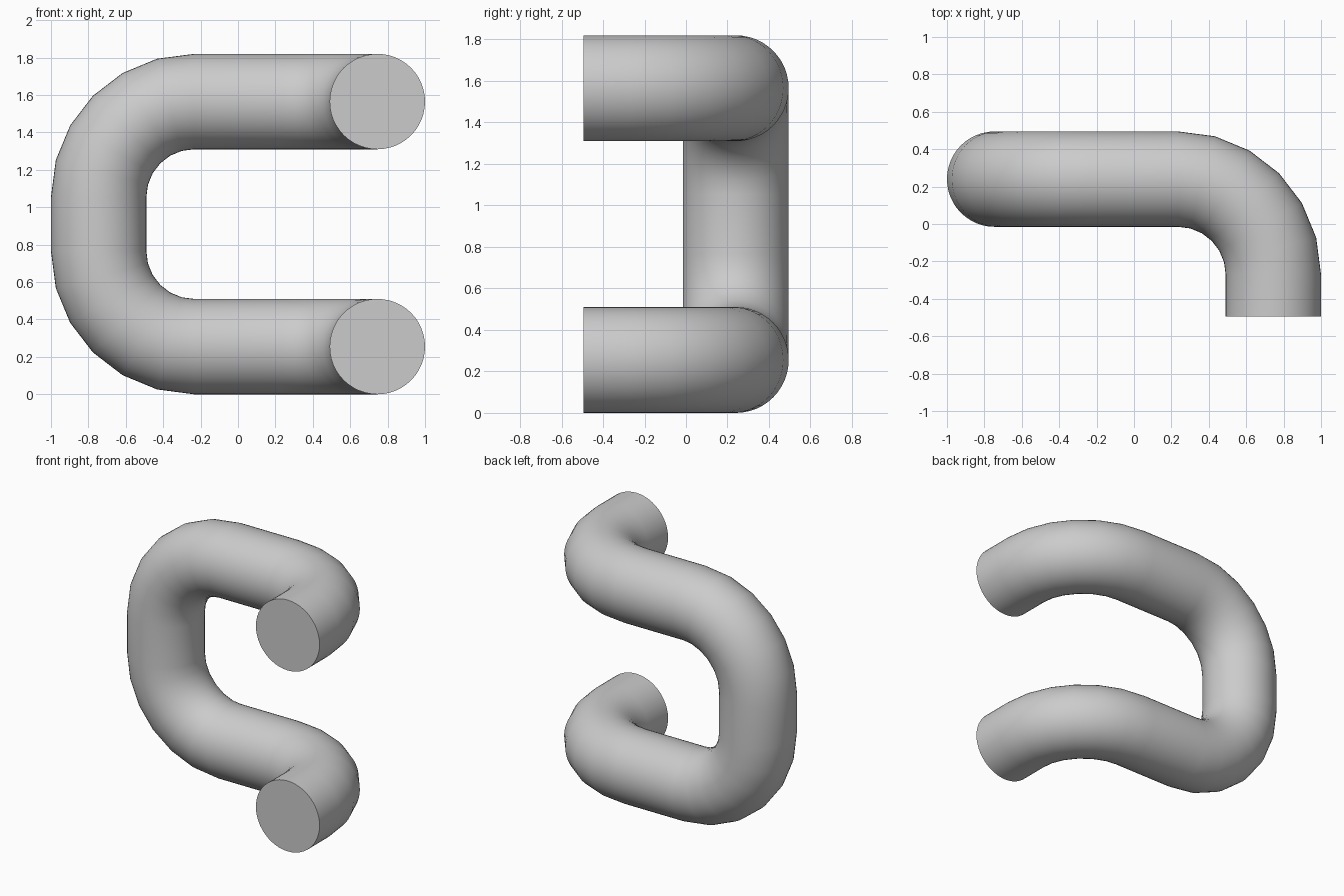
import bpy
import bmesh
from math import pi
from mathutils import Vector, Matrix

cube = bpy.data.objects.get("Cube")
if cube:
    bpy.data.objects.remove(cube, do_unlink=True)

OUTER, INNER = 0.255, 0.185
SIDES, BEND_STEPS = 48, 6
LEG, ACROSS, UPRIGHT = 0.225, 0.47, 0.29   # straight lengths
BEND = 0.51                                # bend radius of the centre line
START = Vector((0.745, -0.495, 1.565))     # upper open end

grey = bpy.data.materials.new("pipe_grey")
grey.use_nodes = True
colour = (0.6, 0.6, 0.6, 1)
grey.diffuse_color = colour
grey.node_tree.nodes["Principled BSDF"].inputs["Base Color"].default_value = colour

bm = bmesh.new()


def edges_of(geom):
    return [g for g in geom if isinstance(g, bmesh.types.BMEdge)]


def straight(edges, offset):
    """Extend the pipe walls along a straight run."""
    geom = bmesh.ops.extrude_edge_only(bm, edges=edges)["geom"]
    verts = [g for g in geom if isinstance(g, bmesh.types.BMVert)]
    bmesh.ops.translate(bm, verts=verts, vec=offset)
    return edges_of(geom)


def bend(edges, centre, axis):
    """Turn the pipe walls a quarter circle about an axis."""
    verts = list({v for e in edges for v in e.verts})
    result = bmesh.ops.spin(bm, geom=verts + edges, cent=centre, axis=axis,
                            dvec=(0, 0, 0), angle=pi / 2, steps=BEND_STEPS)
    return edges_of(result["geom_last"])


# Outer and inner circles at the upper open end
place = Matrix.Translation(START) @ Matrix.Rotation(pi / 2, 4, "X")
for radius in (OUTER, INNER):
    bmesh.ops.create_circle(bm, segments=SIDES, radius=radius, matrix=place)
first = list(bm.edges)

# Sweep the walls: leg, cross run, upright, cross run, leg
at = START + Vector((0, LEG, 0))
loop = straight(first, (0, LEG, 0))
loop = bend(loop, at - Vector((BEND, 0, 0)), (0, 0, 1))
at += Vector((-BEND, BEND, 0))
loop = straight(loop, (-ACROSS, 0, 0))
at.x -= ACROSS
loop = bend(loop, at - Vector((0, 0, BEND)), (0, -1, 0))
at += Vector((-BEND, 0, -BEND))
loop = straight(loop, (0, 0, -UPRIGHT))
at.z -= UPRIGHT
loop = bend(loop, at + Vector((BEND, 0, 0)), (0, -1, 0))
at += Vector((BEND, 0, -BEND))
loop = straight(loop, (ACROSS, 0, 0))
at.x += ACROSS
loop = bend(loop, at - Vector((0, BEND, 0)), (0, 0, -1))
loop = straight(loop, (0, -LEG, 0))

# Flat rims closing the wall thickness at both open ends
for rim in (first, loop):
    bmesh.ops.bridge_loops(bm, edges=rim)
bmesh.ops.remove_doubles(bm, verts=bm.verts, dist=0.0001)
bmesh.ops.recalc_face_normals(bm, faces=bm.faces)

mesh = bpy.data.meshes.new("bent_pipe")
bm.to_mesh(mesh)
bm.free()
mesh.materials.append(grey)
pipe = bpy.data.objects.new("bent_pipe", mesh)
bpy.context.collection.objects.link(pipe)

# Smooth walls with crisp rims
bpy.ops.object.select_all(action="DESELECT")
pipe.select_set(True)
bpy.context.view_layer.objects.active = pipe
bpy.ops.object.shade_smooth_by_angle(angle=pi / 4)
